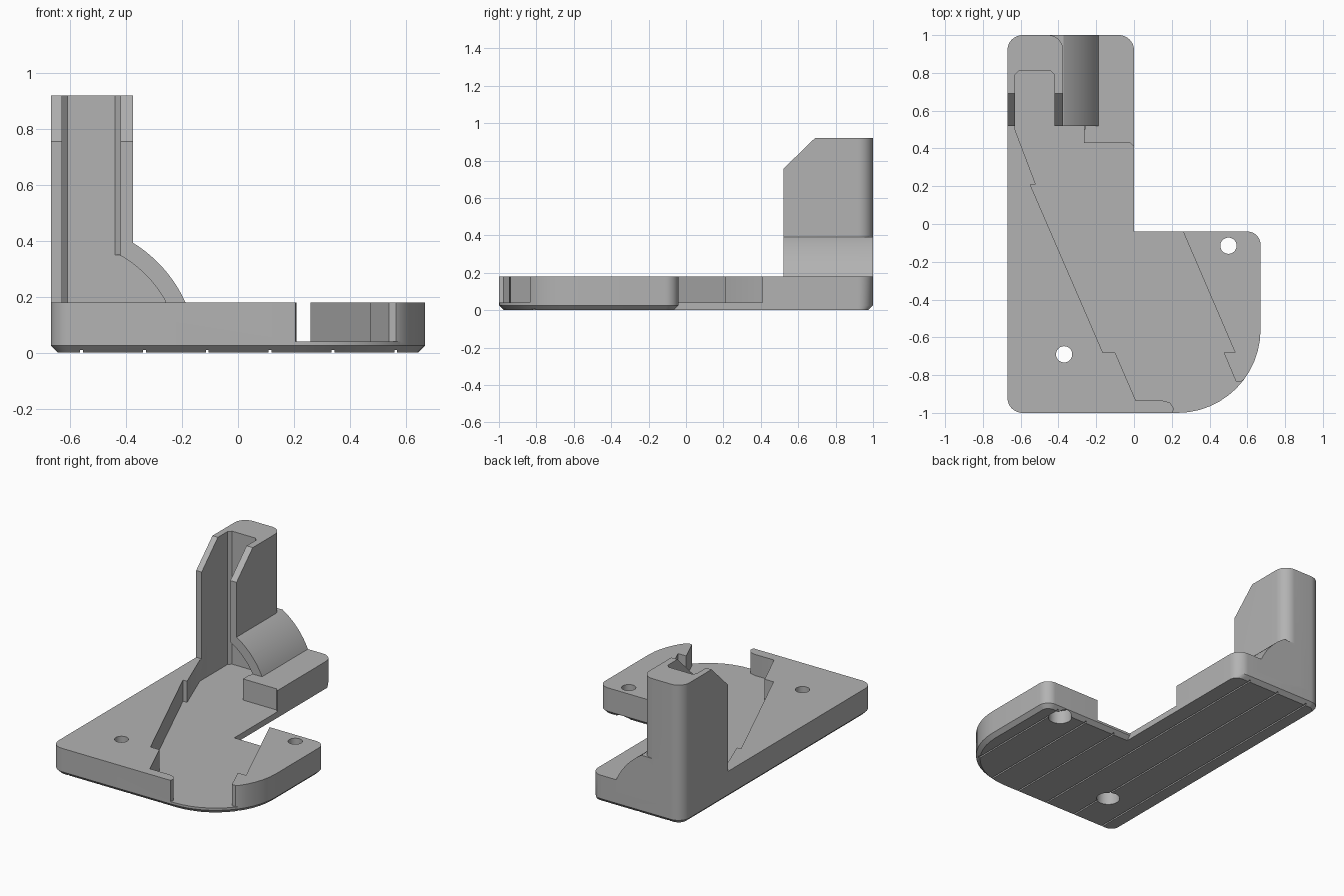
import bpy, bmesh
from math import cos, sin, atan2, pi, sqrt
from mathutils import Vector

if "Cube" in bpy.data.objects:
    bpy.data.objects.remove(bpy.data.objects["Cube"])

grey = bpy.data.materials.new("plain grey")
grey.use_nodes = True
grey.diffuse_color = (0.45, 0.45, 0.45, 1)
grey.node_tree.nodes["Principled BSDF"].inputs["Base Color"].default_value = grey.diffuse_color


def rounded(corners, steps=12):
    """Outline from (x, y, radius) corners, all right angles where rounded."""
    out = []
    for i, (x, y, r) in enumerate(corners):
        p = Vector((x, y))
        if r == 0:
            out.append(p)
            continue
        u = (Vector(corners[i - 1][:2]) - p).normalized()
        v = (Vector(corners[(i + 1) % len(corners)][:2]) - p).normalized()
        centre = p + (u + v) * r
        for k in range(steps + 1):
            t = k / steps * pi / 2
            out.append(centre - v * r * cos(t) - u * r * sin(t))
    return out


def loft(name, rings, axis="z"):
    """Closed solid through (outline, level) rings along one axis."""
    place = {"x": lambda p, h: (h, p[0], p[1]),
             "y": lambda p, h: (p[0], h, p[1]),
             "z": lambda p, h: (p[0], p[1], h)}[axis]
    bm = bmesh.new()
    loops = [[bm.verts.new(place(p, h)) for p in pts] for pts, h in rings]
    bm.faces.new(loops[0])
    bm.faces.new(loops[-1])
    n = len(loops[0])
    for a, b in zip(loops, loops[1:]):
        for i in range(n):
            j = (i + 1) % n
            bm.faces.new((a[i], a[j], b[j], b[i]))
    bmesh.ops.recalc_face_normals(bm, faces=bm.faces)
    mesh = bpy.data.meshes.new(name)
    bm.to_mesh(mesh)
    bm.free()
    mesh.materials.append(grey)
    ob = bpy.data.objects.new(name, mesh)
    bpy.context.collection.objects.link(ob)
    return ob


def prism(name, pts, low, high, axis="z"):
    return loft(name, [(pts, low), (pts, high)], axis)


def combine(target, tool, operation):
    mod = target.modifiers.new("combine", "BOOLEAN")
    mod.operation = operation
    mod.solver = "EXACT"
    mod.object = tool
    bpy.context.view_layer.objects.active = target
    bpy.ops.object.modifier_apply(modifier=mod.name)
    bpy.data.objects.remove(tool)


def arc(radius, start, end, steps=16):
    """Points of the brace curve between two (x, z) points."""
    cx, cz = -0.63, -0.02
    a, b = (atan2(z - cz, x - cx) for x, z in (start, end))
    return [(cx + radius * cos(a + (b - a) * k / steps),
             cz + radius * sin(a + (b - a) * k / steps)) for k in range(steps + 1)]


def circle(x, y, r, n=32):
    return [(x + r * cos(2 * pi * k / n), y + r * sin(2 * pi * k / n)) for k in range(n)]


# L-shaped base with a chamfered underside
TOP, FLOOR, C = 0.18, 0.04, 0.025
outer = [(-0.67, -1, 0.08), (0.67, -1, 0.44), (0.67, -0.04, 0.07),
         (0, -0.04, 0), (0, 1, 0.08), (-0.67, 1, 0.08)]
inner = [(-0.67 + C, -1 + C, 0.08 - C), (0.67 - C, -1 + C, 0.44 - C),
         (0.67 - C, -0.04 - C, 0.07 - C), (0, -0.04 - C, 0),
         (0, 1 - C, 0.08 - C), (-0.67 + C, 1 - C, 0.08 - C)]
side = rounded(outer)
body = loft("bracket_body", [(rounded(inner), 0), (side, C), (side, TOP)])

# Upright tower and its curved brace
tower = rounded([(-0.67, 0.52, 0), (-0.375, 0.52, 0), (-0.375, 1, 0.08), (-0.67, 1, 0.08)])
combine(body, prism("tower", tower, 0.1, 0.92), "UNION")
brace = [(-0.5, 0.1), (-0.5, 0.39)] + arc(0.485, (-0.375, 0.39), (-0.188, TOP)) + [(-0.188, 0.1)]
combine(body, prism("brace", brace, 0.52, 1, "y"), "UNION")

# Open channel through tower and base, with its stepped diagonal walls
channel = [(-0.63, 0.50), (-0.63, 0.79), (-0.61, 0.81), (-0.44, 0.81), (-0.42, 0.79),
           (-0.42, 0.52), (-0.265, 0.52), (-0.265, 0.43), (-0.02, 0.43), (0, 0.41),
           (0.05, 0.41), (0.05, 0.05), (0.221, 0.05), (0.535, -0.68), (0.475, -0.68),
           (0.54, -0.835), (0.565, -0.835), (0.6, -0.81), (0.8, -0.81), (0.8, -1.1),
           (0.205, -1.1), (0.205, -1), (0.21, -0.975), (0.19, -0.945), (0.15, -0.935),
           (0.01, -0.935), (-0.10, -0.68), (-0.165, -0.68), (-0.55, 0.21), (-0.52, 0.21)]
combine(body, prism("channel_cut", channel, FLOOR, 1.1), "DIFFERENCE")

# Hollow under the brace
hollow = [(-0.5, FLOOR), (-0.265, FLOOR)] + arc(0.423, (-0.265, TOP), (-0.42, 0.355)) + [(-0.5, 0.35)]
combine(body, prism("hollow_cut", hollow, 0.5, 0.81, "y"), "DIFFERENCE")

# Sloped front shoulders of the tower
slope = [(0.5, 0.7356), (0.5, 1), (0.772, 1)]
combine(body, prism("shoulder_cut", slope, -0.8, -0.3, "x"), "DIFFERENCE")

# Screw holes, wider underneath
for x, y in ((0.5, -0.115), (-0.37, -0.69)):
    combine(body, prism("hole_cut", circle(x, y, 0.043), -0.1, 0.3), "DIFFERENCE")
    combine(body, prism("counterbore_cut", circle(x, y, 0.072), -0.1, 0.09), "DIFFERENCE")

# Fine grooves along the underside
for i in range(6):
    x = -0.56 + 0.225 * i
    groove = [(x - 0.005, -0.02), (x + 0.005, -0.02), (x + 0.005, 0.009), (x - 0.005, 0.009)]
    combine(body, prism("groove_cut", groove, -1.1, 1.1, "y"), "DIFFERENCE")

bpy.ops.object.select_all(action="DESELECT")
body.select_set(True)
bpy.context.view_layer.objects.active = body
bpy.ops.object.shade_smooth_by_angle(angle=pi / 7)
